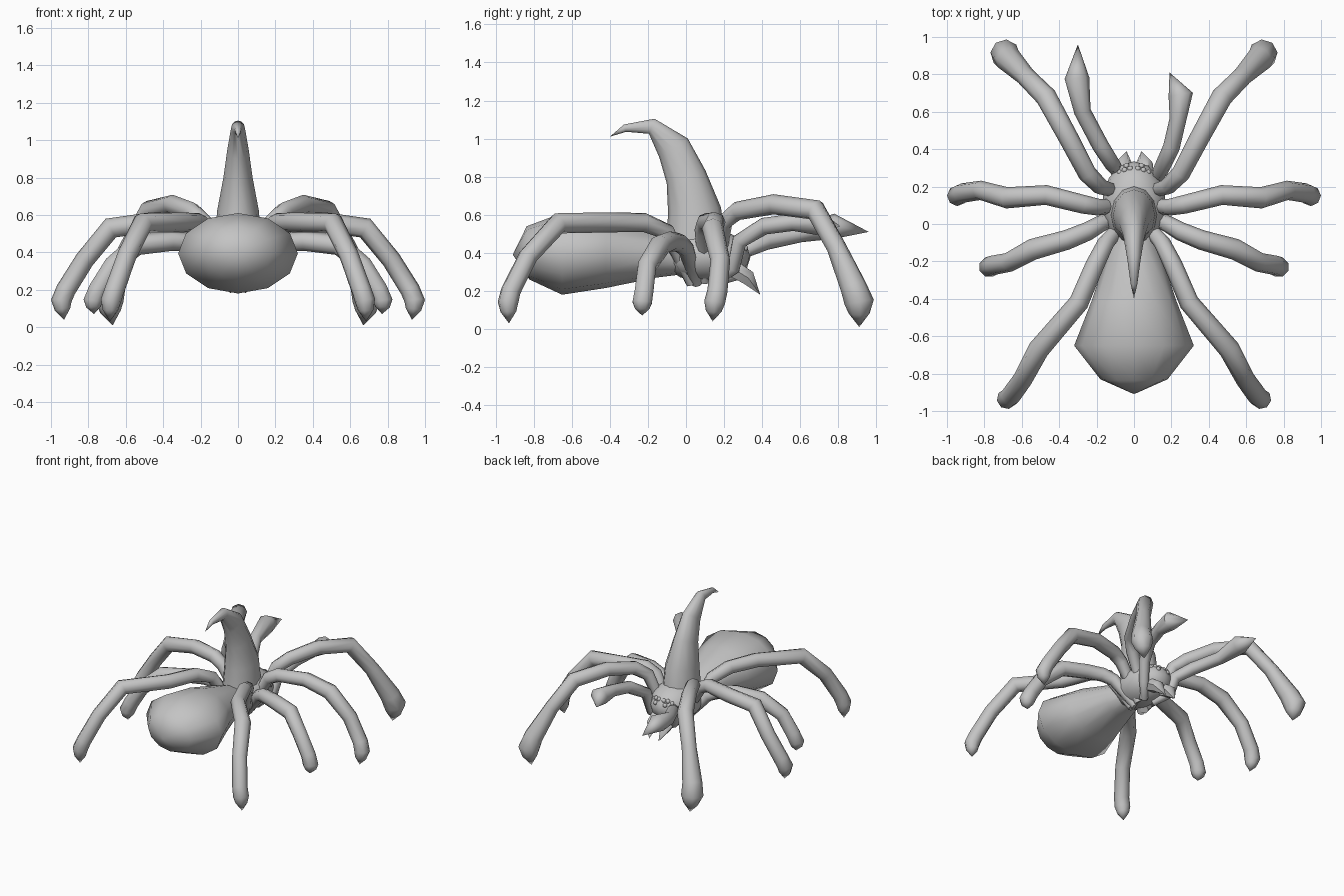
import bpy, bmesh, math
from mathutils import Vector

if "Cube" in bpy.data.objects:
    bpy.data.objects.remove(bpy.data.objects["Cube"])

COLOUR = (0.55, 0.55, 0.55, 1)
grey = bpy.data.materials.new("plain_grey")
grey.use_nodes = True
grey.diffuse_color = COLOUR
grey.node_tree.nodes["Principled BSDF"].inputs["Base Color"].default_value = COLOUR


def finish(name, bm, mirror=False, angle=55):
    """Turn a bmesh into a named, shaded object."""
    bmesh.ops.recalc_face_normals(bm, faces=bm.faces)
    mesh = bpy.data.meshes.new(name)
    bm.to_mesh(mesh)
    bm.free()
    mesh.materials.append(grey)
    obj = bpy.data.objects.new(name, mesh)
    bpy.context.collection.objects.link(obj)
    bpy.ops.object.select_all(action='DESELECT')
    obj.select_set(True)
    bpy.context.view_layer.objects.active = obj
    bpy.ops.object.shade_smooth_by_angle(angle=math.radians(angle))
    if mirror:
        obj.modifiers.new("mirror", 'MIRROR')
    return obj


def tube(name, path, radii, sides=8, side=None, mirror=False):
    """Loft rings along a path; a radius is a number or a (side, up) pair."""
    pts = [Vector(p) for p in path]
    if side is None:
        side = (pts[-1] - pts[0]).cross(Vector((0, 0, 1)))
    bm = bmesh.new()
    rings = []
    for i, (p, r) in enumerate(zip(pts, radii)):
        before = (p - pts[i - 1]).normalized() if i else Vector()
        after = (pts[i + 1] - p).normalized() if i < len(pts) - 1 else Vector()
        t = (before + after).normalized()
        s = Vector(side)
        s = (s - t * s.dot(t)).normalized()
        u = s.cross(t)
        a, b = r if isinstance(r, tuple) else (r, r)
        rings.append([bm.verts.new(p + s * a * math.cos(k * math.tau / sides)
                                   + u * b * math.sin(k * math.tau / sides))
                      for k in range(sides)])
    for lo, hi in zip(rings, rings[1:]):
        for k in range(sides):
            n = (k + 1) % sides
            bm.faces.new((lo[k], lo[n], hi[n], hi[k]))
    bm.faces.new(rings[0])
    bm.faces.new(rings[-1])
    bmesh.ops.remove_doubles(bm, verts=bm.verts, dist=0.0005)
    return finish(name, bm, mirror)


def ball(name, centre, size, segments, rings, mirror=False):
    bm = bmesh.new()
    bmesh.ops.create_uvsphere(bm, u_segments=segments, v_segments=rings, radius=1)
    bmesh.ops.scale(bm, vec=size, verts=bm.verts)
    bmesh.ops.translate(bm, vec=centre, verts=bm.verts)
    return finish(name, bm, mirror)


X = (1, 0, 0)

# Body: head section and tapering abdomen
ball("head_section", (0, 0.105, 0.385), (0.17, 0.23, 0.14), 14, 10)
tube("abdomen",
     [(0, 0.02, 0.36), (0, -0.14, 0.385), (0, -0.42, 0.40), (0, -0.65, 0.395),
      (0, -0.83, 0.40), (0, -0.91, 0.39)],
     [(0.08, 0.07), (0.135, 0.115), (0.23, 0.185), (0.32, 0.215), (0.18, 0.14), 0.0001],
     sides=12, side=X)

# Curved horn on the back
tube("horn",
     [(0, 0.05, 0.44), (0, 0.045, 0.62), (0, 0.0, 0.80), (0, -0.065, 0.95),
      (0, -0.18, 1.065), (0, -0.32, 1.055), (0, -0.40, 1.01)],
     [(0.125, 0.16), (0.112, 0.14), (0.078, 0.107), (0.057, 0.09), (0.037, 0.042),
      (0.018, 0.02), 0.0001],
     sides=12, side=X)

# Four pairs of legs, each from the underside up to a knee and down to a pointed foot
LEGS = {
    "front_legs": [(0.04, 0.16, 0.25), (0.18, 0.20, 0.56), (0.25, 0.27, 0.62),
                   (0.35, 0.46, 0.655), (0.47, 0.68, 0.625), (0.58, 0.79, 0.43),
                   (0.67, 0.88, 0.22), (0.69, 0.91, 0.14), (0.67, 0.91, 0.01)],
    "second_legs": [(0.04, 0.10, 0.25), (0.19, 0.09, 0.52), (0.27, 0.105, 0.56),
                    (0.47, 0.155, 0.56), (0.68, 0.14, 0.53), (0.82, 0.18, 0.36),
                    (0.92, 0.165, 0.20), (0.945, 0.15, 0.14), (0.93, 0.14, 0.04)],
    "third_legs": [(0.04, 0.06, 0.24), (0.18, 0.0, 0.42), (0.25, -0.04, 0.455),
                   (0.36, -0.085, 0.46), (0.54, -0.135, 0.44), (0.67, -0.205, 0.33),
                   (0.75, -0.22, 0.20), (0.775, -0.23, 0.14), (0.77, -0.23, 0.07)],
    "rear_legs": [(0.04, 0.03, 0.24), (0.15, -0.10, 0.51), (0.21, -0.22, 0.56),
                  (0.295, -0.42, 0.56), (0.51, -0.67, 0.555), (0.595, -0.83, 0.38),
                  (0.66, -0.92, 0.20), (0.68, -0.935, 0.14), (0.685, -0.93, 0.03)],
}
LEG_RADII = [0.03, 0.045, 0.05, 0.053, 0.057, 0.052, 0.053, 0.055, 0.042, 0.0001]
FRONT_LEG_RADII = LEG_RADII[:6] + [0.07, 0.078, 0.055, 0.0001]
for name, path in LEGS.items():
    ankle, tip = Vector(path[-2]), Vector(path[-1])
    path.insert(-1, ankle.lerp(tip, 0.45))
    tube(name, path, FRONT_LEG_RADII if name == "front_legs" else LEG_RADII, mirror=True)

# Feelers, posed differently on each side
FEELER_RADII = [0.025, 0.035, 0.042, 0.045, 0.045, 0.066, 0.0001]
tube("left_feeler",
     [(0.04, 0.16, 0.25), (0.12, 0.25, 0.32), (0.14, 0.28, 0.46), (0.20, 0.41, 0.54),
      (0.235, 0.56, 0.56), (0.25, 0.69, 0.56), (0.19, 0.81, 0.54)], FEELER_RADII)
tube("right_feeler",
     [(-0.04, 0.16, 0.25), (-0.09, 0.28, 0.29), (-0.11, 0.31, 0.41), (-0.18, 0.42, 0.46),
      (-0.275, 0.60, 0.50), (-0.305, 0.78, 0.54), (-0.30, 0.96, 0.51)], FEELER_RADII)

# Fangs
tube("fangs", [(0.045, 0.18, 0.34), (0.055, 0.26, 0.31), (0.055, 0.325, 0.27),
               (0.04, 0.39, 0.18)],
     [0.04, 0.05, 0.045, 0.0001], sides=6, side=X, mirror=True)

# Eye cluster
for i, (x, y, z) in enumerate([(0.02, 0.295, 0.45), (0.05, 0.288, 0.45),
                               (0.075, 0.275, 0.435), (0.04, 0.31, 0.425)]):
    ball(f"eyes_{i + 1}", (x, y, z), (0.016, 0.016, 0.016), 8, 6, mirror=True)
